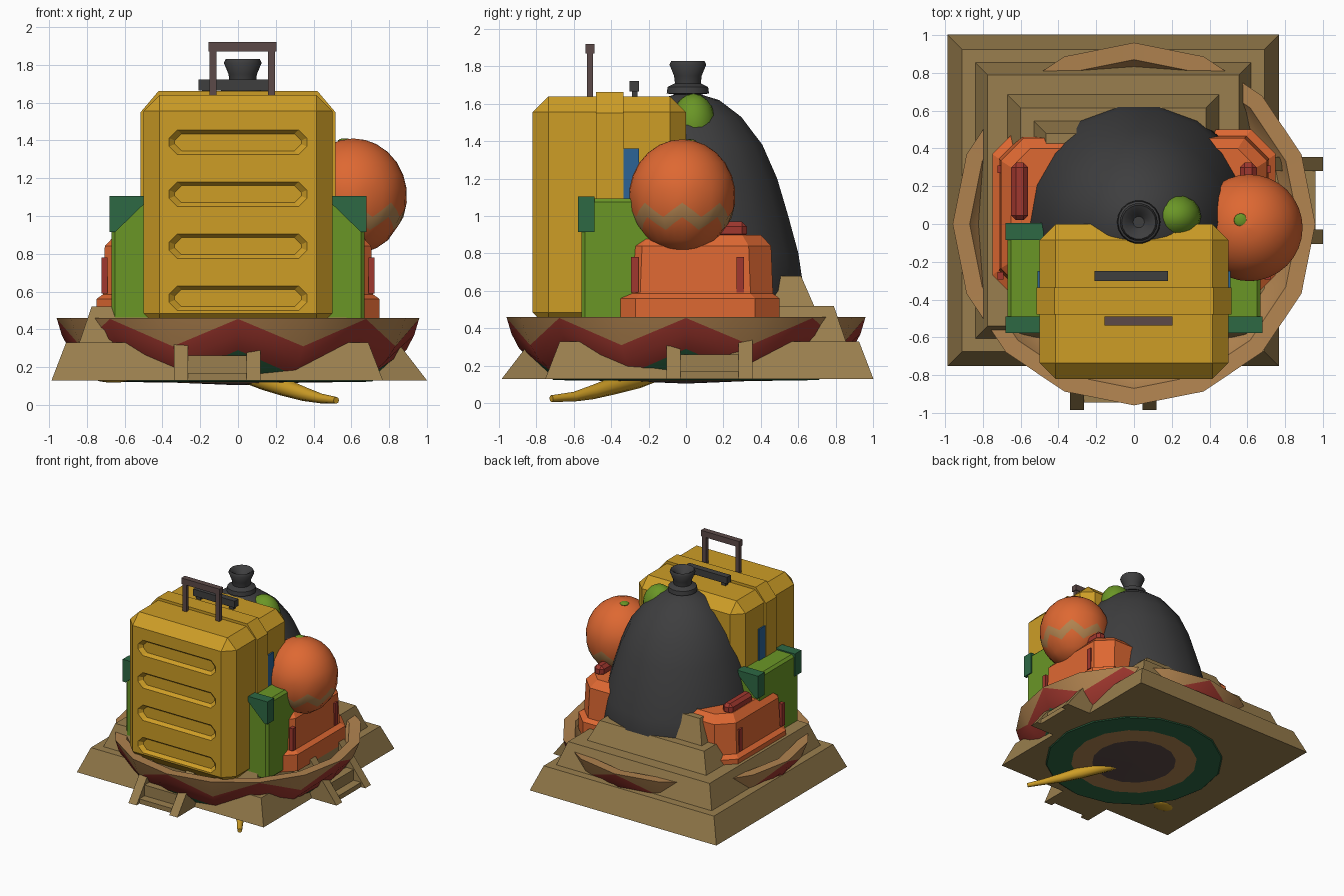
import bpy, bmesh, math
from mathutils import Vector

if "Cube" in bpy.data.objects:
    bpy.data.objects.remove(bpy.data.objects["Cube"])


def colour(name, r, g, b):
    m = bpy.data.materials.new(name)
    m.diffuse_color = [((c / 255 + 0.055) / 1.055) ** 2.4 for c in (r, g, b)] + [1]
    m.use_nodes = True
    m.node_tree.nodes["Principled BSDF"].inputs["Base Color"].default_value = m.diffuse_color
    return m


YELLOW = colour("mustard yellow", 205, 157, 38)
GREY = colour("dark grey", 62, 62, 63)
BROWN = colour("dark brown", 92, 74, 72)
GREEN = colour("leaf green", 106, 150, 38)
DARK_GREEN = colour("dark green", 45, 104, 68)
ORANGE = colour("orange", 222, 104, 50)
RED = colour("red", 160, 55, 46)
BLUE = colour("blue", 44, 100, 150)
KHAKI = colour("sandstone", 154, 127, 78)
TAN = colour("tan", 178, 132, 80)


def finish(name, bm, mats, smooth=None):
    bmesh.ops.recalc_face_normals(bm, faces=bm.faces)
    me = bpy.data.meshes.new(name)
    bm.to_mesh(me)
    bm.free()
    for m in mats:
        me.materials.append(m)
    if smooth:
        me.shade_smooth()
        me.set_sharp_from_angle(angle=math.radians(smooth))
    ob = bpy.data.objects.new(name, me)
    bpy.context.collection.objects.link(ob)
    return ob


def loft(name, rings, mats, rows=None, smooth=None):
    """Skin a stack of rings; rows gives the material slot of each band."""
    bm = bmesh.new()
    vs = [[bm.verts.new(p) for p in ring] for ring in rings]
    n = len(vs[0])
    for k in range(len(vs) - 1):
        for i in range(n):
            j = (i + 1) % n
            f = bm.faces.new((vs[k][i], vs[k][j], vs[k + 1][j], vs[k + 1][i]))
            f.material_index = rows[k] if rows else 0
    for ring, slot in ((vs[0], 0), (vs[-1], -1)):
        bm.faces.new(ring).material_index = rows[slot] if rows else 0
    return finish(name, bm, mats, smooth)


def box(name, lo, hi, mat, bevel=0, pick=lambda e: True):
    bm = bmesh.new()
    bmesh.ops.create_cube(bm, size=1)
    for v in bm.verts:
        v.co = [(a + b) / 2 + c * (b - a) for a, b, c in zip(lo, hi, v.co)]
    if bevel:
        bmesh.ops.bevel(bm, geom=[e for e in bm.edges if pick(e)], offset=bevel,
                        segments=1, affect='EDGES', clamp_overlap=True)
    return finish(name, bm, [mat])


def chamfered(hx, hy, c):
    return [(hx, -hy + c), (hx, hy - c), (hx - c, hy), (c - hx, hy),
            (-hx, hy - c), (-hx, c - hy), (c - hx, -hy), (hx - c, -hy)]


def circle(r, z, n, cx=0, cy=0):
    return [(cx + r * math.cos(2 * math.pi * i / n), cy + r * math.sin(2 * math.pi * i / n), z)
            for i in range(n)]


def zigzag(surf, t0, t1, n, period, cx=0, cy=0):
    """Ring on a surface of revolution swinging between t0 and t1."""
    ring = []
    for i in range(n):
        w = abs((i % period) / (period / 2) - 1)
        r, z = surf(t0 + (t1 - t0) * w)
        a = 2 * math.pi * i / n
        ring.append((cx + r * math.cos(a), cy + r * math.sin(a), z))
    return ring


def ellipsoid(name, c, r, mat, n=16):
    bm = bmesh.new()
    bmesh.ops.create_uvsphere(bm, u_segments=n, v_segments=n // 2 + 2, radius=1)
    for v in bm.verts:
        v.co = [a + b * d for a, b, d in zip(c, r, v.co)]
    return finish(name, bm, [mat], 60)


# stepped pyramid
PX, PY = -0.11, 0.125
tiers = [(.13, .33, .877, .80), (.33, .52, .73, .665), (.52, .68, .56, .49),
         (.68, .87, .42, .355), (.87, 1.05, .29, .22)]
rings = []
for z0, z1, h0, h1 in tiers:
    for z, h in ((z0, h0), (z1, h1)):
        rings.append([(PX + sx * h, PY + sy * h, z) for sx, sy in ((1, -1), (1, 1), (-1, 1), (-1, -1))])
loft("stepped_pyramid", rings, [KHAKI])

# two flights of stairs (front and right)
for side in ("front", "right"):
    def put(u, w, z):
        return (PX + w, PY - u, z) if side == "front" else (PX + u, PY + w, z)
    for s in (-1, 1):
        prof = [(1.11, .13), (.52, .897), (.52, .13)]
        loft(side + "_stair_rail", [[put(u, s * w, z) for u, z in prof] for w in (.155, .23)], [KHAKI])
    for k in range(8):
        u, z = 1.07 - .07 * k, .17 + .091 * k
        a, b = Vector(put(u, -.157, z)), Vector(put(.5, .157, .13))
        box(side + "_step", [min(p) for p in zip(a, b)], [max(p) for p in zip(a, b)], KHAKI)

# painted bowl with zigzag bands
BOWL = [(.125, .71), (.19, .81), (.27, .88), (.36, .93), (.46, .96)]


def bowl_surface(z):
    for (z0, r0), (z1, r1) in zip(BOWL, BOWL[1:]):
        if z <= z1:
            return r0 + (r1 - r0) * (z - z0) / (z1 - z0), z
    return .96, .46


N = 16
loft("painted_bowl",
     [circle(.02, .105, N), circle(.34, .118, N), circle(.51, .12, N), circle(.71, .123, N),
      zigzag(bowl_surface, .16, .29, N, 2), zigzag(bowl_surface, .235, .37, N, 2),
      zigzag(bowl_surface, .31, .455, N, 2),
      circle(.96, .46, N), circle(.87, .455, N), circle(.8, .34, N), circle(.5, .2, N), circle(.02, .18, N)],
     [TAN, RED, DARK_GREEN, BROWN], [3, 0, 2, 2, 1, 1, 0, 0, 0, 0, 0], 35)

# suitcase shells: all outer edges chamfered, seam left square
SEAM = -.41
shells = []
for nm, y0, y1 in (("suitcase_front_shell", -.82, SEAM), ("suitcase_back_shell", SEAM, 0)):
    shells.append(box(nm, (-.5, y0, .4), (.5, y1, 1.64), YELLOW, .085,
                      lambda e: any(abs(v.co.y - SEAM) > .01 for v in e.verts)))
# raised middle band
oct_band = [(.515, .4), (.515, 1.55), (.42, 1.662), (-.42, 1.662), (-.515, 1.55), (-.515, .4)]
loft("suitcase_band", [[(x, y, z) for x, z in oct_band] for y in (-.48, -.335)], [YELLOW])

# recessed slots on the suitcase front
for z in (1.39, 1.115, .84, .565):
    cut = loft("slot_cutter", [[(x, y, z + q) for x, q in chamfered(hx, hz, c)]
                               for y, hx, hz, c in ((-.84, .385, .08, .05), (-.792, .335, .045, .035))], [YELLOW])
    cut.hide_render = True
    mod = shells[0].modifiers.new("slot", 'BOOLEAN')
    mod.operation, mod.solver, mod.object = 'DIFFERENCE', 'EXACT', cut
    bpy.context.view_layer.objects.active = shells[0]
    bpy.ops.object.modifier_apply(modifier=mod.name)
    bpy.data.objects.remove(cut)

# pull handle and carry handle
for x in (-.133, .178):
    box("pull_handle_post", (x - .018, -.53, 1.62), (x + .018, -.497, 1.88), BROWN)
box("pull_handle_grip", (-.157, -.537, 1.87), (.203, -.49, 1.92), BROWN)
box("carry_handle_grip", (-.21, -.302, 1.665), (.18, -.25, 1.722), GREY)
for x in (-.17, .14):
    box("carry_handle_post", (x - .02, -.29, 1.62), (x + .02, -.26, 1.67), GREY)

# blue folder behind the suitcase band
box("blue_folder", (-.512, -.34, .5), (.512, -.25, 1.36), BLUE)

# green trunk with dark corner caps
box("green_trunk", (-.67, -.56, .42), (.67, -.01, 1.095), GREEN, .02)
for s in (-1, 1):
    for y0, y1 in ((-.577, -.49), (-.085, .005)):
        tri = [(.68, .915), (.68, 1.105), (.48, 1.105), (.48, 1.08), (.65, .915)]
        loft("trunk_corner_cap", [[(s * x, y, z) for x, z in tri] for y in (y0, y1)], [DARK_GREEN])

# orange chest with stepped foot
chest = [(.42, .75, .45, .13), (.56, .75, .45, .13), (.585, .715, .415, .12),
         (.84, .705, .405, .12), (.9, .65, .35, .1)]
loft("orange_chest", [[(x, y + .05, z) for x, y in chamfered(hx, hy, c)] for z, hx, hy, c in chest], [ORANGE])
for s in (-1, 1):
    for y in (-.275, .29):
        x0, x1 = sorted((s * .69, s * .722))
        box("chest_strap", (x0, y - .02, .59), (x1, y + .02, .78), RED)
    x0, x1 = sorted((s * .56, s * .65))
    box("chest_top_buckle", (x0, .02, .88), (x1, .325, .97), RED, .025)

# striped egg-shaped fruit
EX, EY = .61, -.02


def egg(t):
    return max(.285 * math.sin(t), .002), 1.105 - .305 * math.cos(t)


spans = [(0, 0), (.2, .2), (.45, .45), (.7, .7), (.94, 1.2), (1.2, 1.46), (1.7, 1.7), (1.95, 1.95),
         (2.2, 2.2), (2.45, 2.45), (2.7, 2.7), (2.92, 2.92), (math.pi, math.pi)]
loft("striped_fruit", [zigzag(egg, a, b, 32, 4, EX, EY) for a, b in spans], [ORANGE, TAN],
     [1 if k == 4 else 0 for k in range(12)], 60)
ellipsoid("fruit_stem_spot", (.565, .02, 1.397), (.036, .036, .014), GREEN)

# tied sack
sack = [(.4, .3), (.58, .42), (.63, .6), (.6, .8), (.545, 1.0), (.485, 1.2), (.405, 1.38), (.29, 1.53),
        (.17, 1.62), (.07, 1.65), (.115, 1.655), (.11, 1.69), (.07, 1.71), (.075, 1.75), (.1, 1.81),
        (.09, 1.83), (.07, 1.82), (.03, 1.77)]
loft("tied_sack", [circle(r, z, 18, .025, .01) for r, z in sack], [GREY], None, 50)

# green fruit on the sack's shoulder
ellipsoid("green_fruit", (.22, .04, 1.49), (.135, .12, .165), GREEN)

# yellow curved fruit hanging underneath
cu = bpy.data.curves.new("curved_fruit", 'CURVE')
cu.dimensions = '3D'
cu.bevel_depth, cu.bevel_resolution = 1, 2
cu.use_fill_caps = True
sp = cu.splines.new('POLY')
path = [(.0, -.12, .16, .03), (.13, -.25, .13, .05), (.24, -.38, .095, .048), (.35, -.5, .058, .038),
        (.44, -.6, .034, .026), (.52, -.72, .024, .018)]
sp.points.add(len(path) - 1)
for p, (x, y, z, r) in zip(sp.points, path):
    p.co, p.radius = (x, y, z, 1), r
ob = bpy.data.objects.new("curved_fruit", cu)
bpy.context.collection.objects.link(ob)
cu.materials.append(YELLOW)
tube = bpy.data.meshes.new_from_object(ob.evaluated_get(bpy.context.evaluated_depsgraph_get()))
bpy.data.objects.remove(ob)
bpy.context.collection.objects.link(bpy.data.objects.new("curved_fruit", tube))
ellipsoid("second_curved_fruit", (-.66, -.42, .14), (.1, .07, .022), YELLOW, 12)
